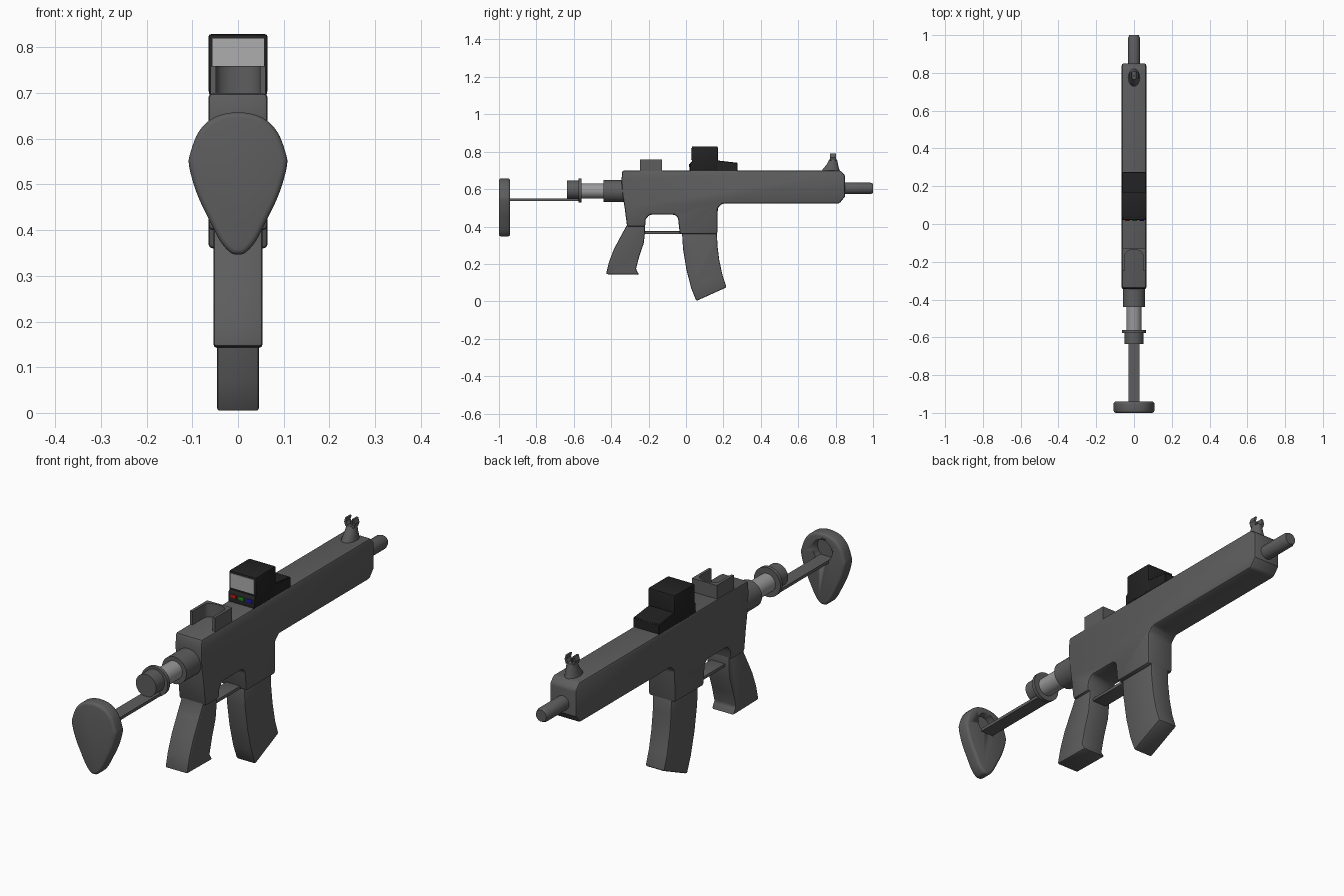
import bpy, bmesh, math
from mathutils import Vector

if "Cube" in bpy.data.objects:
    bpy.data.objects.remove(bpy.data.objects["Cube"])


def material(name, v, rgb=None):
    m = bpy.data.materials.new(name)
    m.diffuse_color = (*(rgb or (v, v, v)), 1)
    m.use_nodes = True
    m.node_tree.nodes["Principled BSDF"].inputs["Base Color"].default_value = m.diffuse_color
    return m


DARK = material("dark_grey", 0.11)
BLACK = material("black", 0.016)
LIGHT = material("light_metal", 0.32)
SCREEN = material("screen_grey", 0.42)


def finish(name, bm, mat, bevel=0.0, segments=2, angle=40):
    bmesh.ops.recalc_face_normals(bm, faces=bm.faces)
    me = bpy.data.meshes.new(name)
    bm.to_mesh(me)
    bm.free()
    ob = bpy.data.objects.new(name, me)
    bpy.context.collection.objects.link(ob)
    me.materials.append(mat)
    bpy.ops.object.select_all(action='DESELECT')
    ob.select_set(True)
    bpy.context.view_layer.objects.active = ob
    if bevel:
        b = ob.modifiers.new("bevel", 'BEVEL')
        b.width, b.segments = bevel, segments
        b.limit_method, b.angle_limit = 'ANGLE', math.radians(angle)
        bpy.ops.object.modifier_apply(modifier="bevel")
    bpy.ops.object.shade_smooth_by_angle(angle=math.radians(35))
    return ob


def place(axis, a, b, t):
    return {'x': (t, a, b), 'y': (a, t, b), 'z': (a, b, t)}[axis]


def prism(name, pts, axis, lo, hi, mat=DARK, **kw):
    """Extrude a 2D outline along an axis."""
    bm = bmesh.new()
    rings = [[bm.verts.new(place(axis, a, b, t)) for a, b in pts] for t in (lo, hi)]
    loft_faces(bm, rings)
    return finish(name, bm, mat, **kw)


def loft_faces(bm, rings):
    n = len(rings[0])
    for r, s in zip(rings, rings[1:]):
        for i in range(n):
            bm.faces.new((r[i], r[(i + 1) % n], s[(i + 1) % n], s[i]))
    bm.faces.new(rings[0])
    bm.faces.new(rings[-1])


def box(name, x, y, z, mat=DARK, **kw):
    return prism(name, [(y[0], z[0]), (y[1], z[0]), (y[1], z[1]), (y[0], z[1])],
                 'x', x[0], x[1], mat, **kw)


def rod(name, stations, cz, mat=DARK, n=32):
    """Turned part along y from (y, radius) stations."""
    bm = bmesh.new()
    rings = [[bm.verts.new((r * math.cos(k * math.tau / n), y, cz + r * math.sin(k * math.tau / n)))
              for k in range(n)] for y, r in stations]
    loft_faces(bm, rings)
    return finish(name, bm, mat)


def spline(pts, steps=4):
    """Closed smooth curve through the points."""
    out, n = [], len(pts)
    for i in range(n):
        p0, p1, p2, p3 = (Vector(pts[(i + k) % n]) for k in (-1, 0, 1, 2))
        for s in range(steps):
            t = s / steps
            out.append(tuple(0.5 * (2 * p1 + (p2 - p0) * t + (2 * p0 - 5 * p1 + 4 * p2 - p3) * t * t
                                    + (3 * p1 - p0 - 3 * p2 + p3) * t ** 3)))
    return out


# receiver, handguard and magazine well in one outline
body = [(-0.34, 0.70), (-0.345, 0.65), (-0.341, 0.58), (-0.328, 0.50), (-0.315, 0.40),
        (-0.218, 0.40), (-0.215, 0.44), (-0.195, 0.463), (-0.06, 0.463), (-0.043, 0.448),
        (-0.033, 0.36), (0.168, 0.36), (0.17, 0.50), (0.195, 0.523), (0.82, 0.523),
        (0.85, 0.56), (0.85, 0.675), (0.825, 0.70)]
prism("receiver", body, 'x', -0.065, 0.065, bevel=0.01)

# pistol grip
grip = [(-0.318, 0.44), (-0.315, 0.41), (-0.345, 0.355), (-0.385, 0.28), (-0.412, 0.21),
        (-0.428, 0.145), (-0.25, 0.142), (-0.268, 0.172), (-0.25, 0.24), (-0.226, 0.31),
        (-0.219, 0.37), (-0.219, 0.44)]
prism("pistol_grip", grip, 'x', -0.054, 0.054, bevel=0.008)

# curved magazine
magazine = [(-0.022, 0.38), (-0.016, 0.28), (0.002, 0.17), (0.028, 0.07), (0.055, 0.002),
            (0.217, 0.075), (0.195, 0.14), (0.178, 0.22), (0.168, 0.30), (0.165, 0.38)]
prism("magazine", magazine, 'x', -0.046, 0.046, bevel=0.007)

# trigger guard bar
box("trigger_guard", (-0.035, 0.035), (-0.23, -0.02), (0.36, 0.375), bevel=0.004)

# barrel
rod("barrel", [(0.83, 0.031), (0.985, 0.031), (1.0, 0.025)], 0.604)

# telescoping stock
rod("stock_socket", [(-0.44, 0.059), (-0.32, 0.059)], 0.589)
rod("stock_tube", [(-0.57, 0.04), (-0.42, 0.04)], 0.59, LIGHT)
rod("stock_flange", [(-0.576, 0.064), (-0.56, 0.064)], 0.592)
rod("stock_cap", [(-0.635, 0.049), (-0.57, 0.049)], 0.597)
box("stock_bar", (-0.03, 0.03), (-0.97, -0.57), (0.537, 0.55))

# butt plate with round recess
half = [(0.05, 0.648), (0.085, 0.617), (0.104, 0.57), (0.107, 0.54), (0.09, 0.48),
        (0.062, 0.42), (0.037, 0.373), (0.015, 0.35)]
outline = spline([(0, 0.658)] + half + [(0, 0.347)] + [(-x, z) for x, z in reversed(half)])
plate = prism("butt_plate", outline, 'y', -1.0, -0.94, bevel=0.012, segments=3)
cutter = rod("recess_cutter", [(-0.975, 0.047), (-0.9, 0.047)], 0.585)
cutter.hide_render = True
bpy.context.view_layer.objects.active = plate
cut = plate.modifiers.new("recess", 'BOOLEAN')
cut.object, cut.operation = cutter, 'DIFFERENCE'
bpy.ops.object.modifier_apply(modifier="recess")
bpy.data.objects.remove(cutter)

# rear sight: U-shaped wall open to the rear
arc = [(0.048 * math.cos(a), -0.165 + 0.03 * math.sin(a))
       for a in (k * math.pi / 10 for k in range(11))]
rear = [(-0.06, -0.245), (-0.06, -0.127), (0.06, -0.127), (0.06, -0.245), (0.048, -0.245)] \
    + arc + [(-0.048, -0.245)]
prism("rear_sight", rear, 'z', 0.69, 0.759)

# optic housing, base, screen and buttons
base = [(0.02, 0.695), (0.02, 0.738), (0.032, 0.75), (0.17, 0.753), (0.275, 0.741), (0.275, 0.695)]
prism("optic_base", base, 'x', -0.063, 0.063, BLACK, bevel=0.003, segments=1)
box("optic_housing", (-0.065, 0.065), (0.031, 0.17), (0.70, 0.829), BLACK, bevel=0.006)
box("optic_screen", (-0.056, 0.057), (0.028, 0.04), (0.757, 0.82), SCREEN)
for name, x, rgb in (("red", -0.035, (0.5, 0.01, 0.01)), ("green", 0.003, (0.01, 0.25, 0.01)),
                     ("blue", 0.041, (0.01, 0.01, 0.5))):
    box(name + "_button", (x - 0.013, x + 0.013), (0.016, 0.03), (0.718, 0.734),
        material(name, 0, rgb), bevel=0.003)

# front sight: flared pedestal, post and two curved ears
bm = bmesh.new()
loft_faces(bm, [[bm.verts.new((rx * math.cos(k * math.tau / 20), cy + ry * math.sin(k * math.tau / 20), z))
                 for k in range(20)]
                for z, rx, ry, cy in ((0.69, 0.032, 0.049, 0.775), (0.705, 0.03, 0.045, 0.775),
                                      (0.73, 0.025, 0.031, 0.782), (0.758, 0.021, 0.021, 0.787))])
finish("front_sight_base", bm, DARK)
ear = [(0.006, 0.75), (0.02, 0.752), (0.026, 0.77), (0.02, 0.79), (0.012, 0.79), (0.017, 0.772), (0.012, 0.762)]
for side, s in (("left", -1), ("right", 1)):
    prism("front_sight_ear_" + side, [(s * x, z) for x, z in ear], 'y', 0.769, 0.801)
box("front_sight_post", (-0.003, 0.003), (0.782, 0.79), (0.75, 0.775))
